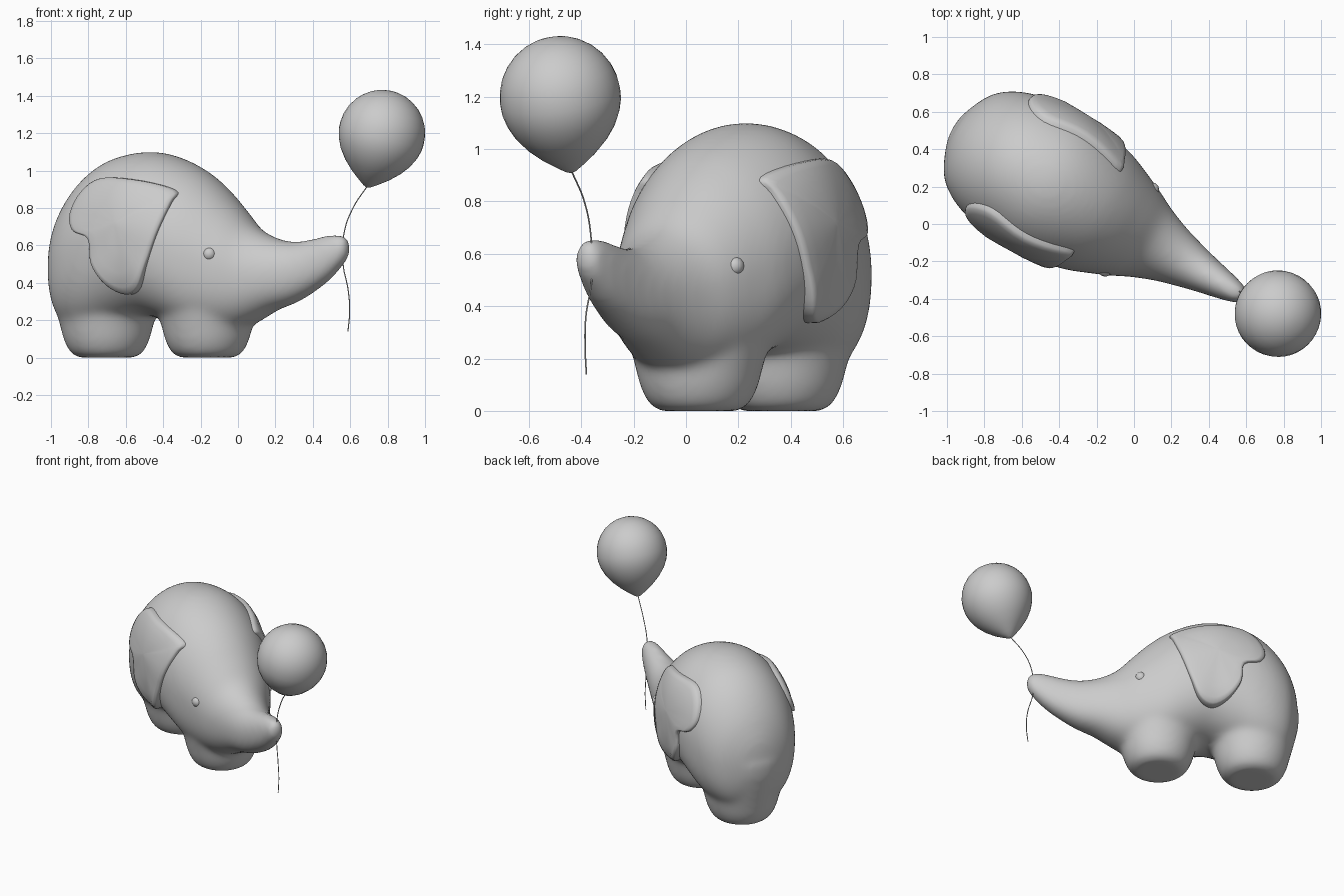
import bpy, bmesh
from math import sin, cos, pi, radians
from mathutils import Matrix, Vector

if "Cube" in bpy.data.objects:
    bpy.data.objects.remove(bpy.data.objects["Cube"])

# Elephant frame: u runs along the body, v across it, turned about z
FRAME = Matrix.Rotation(radians(-30.3), 4, 'Z') @ Matrix.Translation((0, -0.04, 0))


def spline(p0, p1, p2, p3, t):
    return .5 * (2 * p1 + (p2 - p0) * t + (2 * p0 - 5 * p1 + 4 * p2 - p3) * t * t
                 + (3 * p1 - p0 - 3 * p2 + p3) * t ** 3)


def smooth_path(pts, steps, closed):
    """Smooth curve through the points, any number of components."""
    n, out = len(pts), []
    for i in range(n if closed else n - 1):
        q = [pts[(i + k) % n if closed else min(max(i + k, 0), n - 1)] for k in (-1, 0, 1, 2)]
        out += [[spline(*c, s / steps) for c in zip(*q)] for s in range(steps)]
    return out if closed else out + [list(pts[-1])]


# Body stations: u, underside z, top z, half width
BODY = smooth_path([
    (-1.085, .44, .56, .03), (-1.065, .30, .67, .14), (-1.0, .17, .82, .26),
    (-.9, .12, .95, .335), (-.78, .13, 1.04, .378), (-.65, .18, 1.085, .397),
    (-.5, .22, 1.10, .402), (-.35, .19, 1.07, .39), (-.2, .14, 1.0, .357),
    (-.08, .13, .91, .31), (.03, .15, .80, .262), (.13, .19, .70, .212),
    (.25, .25, .642, .165), (.37, .29, .62, .13), (.48, .345, .633, .102),
    (.58, .41, .655, .08), (.65, .475, .662, .062), (.69, .52, .645, .047),
    (.71, .56, .615, .02)], 4, False)
LEG = [(0, .15), (.012, .18), (.045, .208), (.1, .232), (.2, .257), (.3, .283), (.4, .305), (.5, .31)]


def station(u):
    for a, b in zip(BODY, BODY[1:]):
        if a[0] <= u <= b[0]:
            t = (u - a[0]) / (b[0] - a[0])
            return [p + (q - p) * t for p, q in zip(a, b)]


LOWER = 2.35


def side(u, z):
    """Half width of the body at a given place on its flank."""
    _, zb, zt, w = station(u)
    t = min(1, abs(z - (zb + zt) / 2) / ((zt - zb) / 2))
    n = LOWER if z < (zb + zt) / 2 else 2
    return w * (1 - t ** n) ** (1 / n)


def loft(bm, rings):
    loops = [[bm.verts.new(p) for p in r] for r in rings]
    for a, b in zip(loops, loops[1:]):
        for i in range(len(a)):
            j = (i + 1) % len(a)
            bm.faces.new((a[i], a[j], b[j], b[i]))
    bm.faces.new(loops[0][::-1])
    bm.faces.new(loops[-1])


def finish(bm, name, matrix=Matrix()):
    bmesh.ops.recalc_face_normals(bm, faces=bm.faces)
    for f in bm.faces:
        f.smooth = True
    me = bpy.data.meshes.new(name)
    bm.to_mesh(me)
    bm.free()
    ob = bpy.data.objects.new(name, me)
    ob.matrix_world = matrix
    bpy.context.collection.objects.link(ob)
    return ob


def signed(c, e):
    return (1 if c >= 0 else -1) * abs(c) ** e


# Body with trunk and two leg blocks, fused and softened
bm = bmesh.new()
rings = []
for u, zb, zt, w in BODY:
    zc, h, ring = (zb + zt) / 2, (zt - zb) / 2, []
    for i in range(48):
        a = 2 * pi * i / 48
        e = 2 / LOWER if sin(a) < 0 else 1
        ring.append((u, w * signed(cos(a), e), zc + h * signed(sin(a), e)))
    rings.append(ring)
loft(bm, rings)
for uc, k in ((-.79, 1), (-.168, .98)):
    loft(bm, [[(uc + k * r * cos(2 * pi * i / 32), k * r * sin(2 * pi * i / 32), z)
               for i in range(32)] for z, r in LEG])
body = finish(bm, "elephant_body", FRAME)
rm = body.modifiers.new("Fuse", 'REMESH')
rm.mode = 'VOXEL'
rm.voxel_size = .017
rm.use_smooth_shade = True
sm = body.modifiers.new("Soften", 'SMOOTH')
sm.factor = .5
sm.iterations = 22

# Ears: lobed outline draped over each flank
EAR = [(-.65, .96), (-.77, .89), (-.82, .77), (-.78, .68), (-.67, .635), (-.65, .5),
       (-.57, .385), (-.47, .337), (-.38, .375), (-.32, .5), (-.25, .7), (-.215, .83),
       (-.215, .893), (-.4, .945)]
outline = [Vector(p) for p in smooth_path(EAR, 4, True)]
centre = Vector((-.5, .72))
for s, label in ((-1, "near"), (1, "far")):
    bm = bmesh.new()
    rings = []
    for k, lift in ((1, -.06), (1, .01), (.98, .02), (.9, .022), (.7, .02), (.4, .018), (.05, .018)):
        ring = []
        for p in outline:
            q = centre + (p - centre) * k
            flare = .16 * max(0, .55 - q.y) if lift > 0 else 0
            flare += .05 * max(0, q.y - .75) if lift > 0 else 0
            ring.append((q.x, s * (side(q.x, q.y) + lift + flare), q.y))
        rings.append(ring)
    loft(bm, rings)
    finish(bm, "ear_" + label, FRAME)

# Eyes: small flattened bumps on both sides of the face
for s, label in ((-1, "near"), (1, "far")):
    bm = bmesh.new()
    bmesh.ops.create_uvsphere(bm, u_segments=12, v_segments=8, radius=.038)
    finish(bm, "eye_" + label,
           FRAME @ Matrix.Translation((-.01, s * (side(-.01, .55) - .028), .553)))

# Balloon: turned teardrop, tilted
tip, mid = Vector((.69, -.437, .91)), Vector((.77, -.48, 1.2))
axis = mid - tip
L, R = axis.length, .231
profile = [(0, .004), (.006, .02), (.03, .054), (.07, .105), (.12, .156), (.17, .193), (.22, .217), (.265, .229)]
profile += [(L + R * sin(a), R * cos(a)) for a in (radians(d) for d in (0, 12, 24, 36, 48, 60, 70, 80, 87))]
bm = bmesh.new()
loft(bm, [[(r * cos(2 * pi * i / 40), r * sin(2 * pi * i / 40), h) for i in range(40)]
          for h, r in profile])
finish(bm, "balloon", Matrix.Translation(tip) @ axis.to_track_quat('Z', 'Y').to_matrix().to_4x4())

# String held by the trunk tip
cu = bpy.data.curves.new("balloon_string", 'CURVE')
cu.dimensions = '3D'
cu.bevel_depth = .003
cu.bevel_resolution = 2
cu.use_fill_caps = True
pts = [(.69, -.436, .915), (.615, -.388, .8), (.568, -.363, .67), (.562, -.36, .5),
       (.589, -.382, .36), (.597, -.385, .25), (.588, -.38, .14)]
sp = cu.splines.new('BEZIER')
sp.bezier_points.add(len(pts) - 1)
for b, p in zip(sp.bezier_points, pts):
    b.co = p
    b.handle_left_type = b.handle_right_type = 'AUTO'
bpy.context.collection.objects.link(bpy.data.objects.new("balloon_string", cu))
